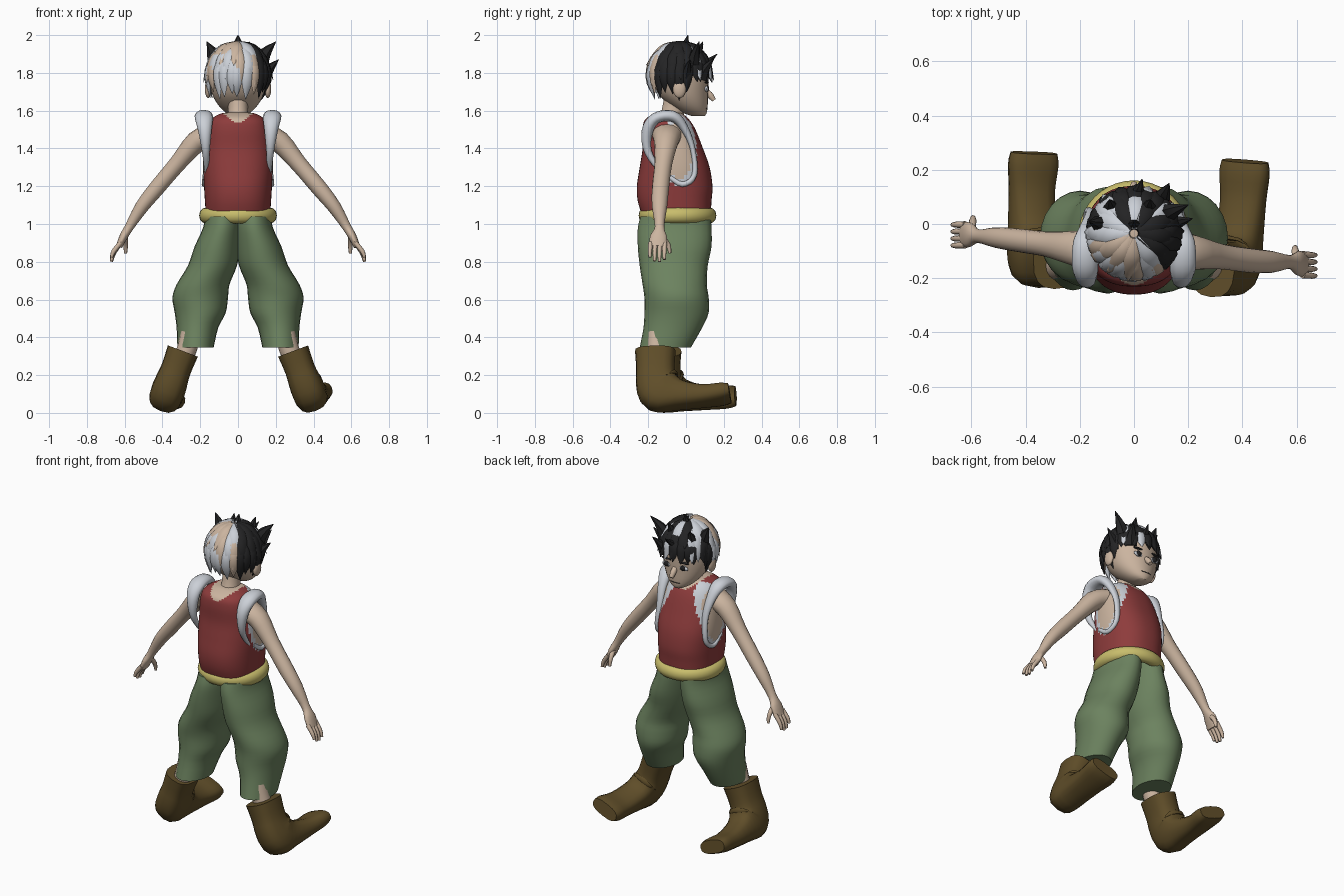
import bpy, bmesh, math, random
from mathutils import Vector, Matrix

old = bpy.data.objects.get("Cube")
if old:
    bpy.data.objects.remove(old)
random.seed(4)
X, Y = Vector((1, 0, 0)), Vector((0, 1, 0))


def material(name, r, g, b):
    m = bpy.data.materials.new(name)
    m.use_nodes = True
    m.diffuse_color = (r, g, b, 1)
    node = m.node_tree.nodes["Principled BSDF"]
    node.inputs["Base Color"].default_value = (r, g, b, 1)
    node.inputs["Roughness"].default_value = 0.8
    return m


SKIN = material("skin", .60, .46, .35)
RED = material("red vest", .27, .045, .045)
WHITE = material("pale grey cloth", .60, .63, .68)
GREEN = material("green trousers", .15, .225, .115)
YELLOW = material("yellow sash", .58, .51, .15)
BROWN = material("brown leather", .115, .075, .022)
BLACK = material("black hair", .017, .017, .018)


def finish(name, bm, mats, angle=50):
    bmesh.ops.recalc_face_normals(bm, faces=bm.faces)
    me = bpy.data.meshes.new(name)
    bm.to_mesh(me)
    bm.free()
    for m in mats:
        me.materials.append(m)
    me.shade_smooth()
    me.set_sharp_from_angle(angle=math.radians(angle))
    ob = bpy.data.objects.new(name, me)
    bpy.context.collection.objects.link(ob)
    return ob


def smooth_path(pts, steps):
    """Catmull-Rom curve through the given rows."""
    p = [Vector(q) for q in pts]
    out = []
    for i in range(len(p) - 1):
        a, b, c, d = p[max(i - 1, 0)], p[i], p[i + 1], p[min(i + 2, len(p) - 1)]
        for k in range(steps):
            t = k / steps
            out.append(.5 * (2 * b + (c - a) * t + (2 * a - 5 * b + 4 * c - d) * t * t
                             + (3 * b - a - 3 * c + d) * t ** 3))
    return out + [p[-1]]


def tube(name, pts, mats, n=16, steps=3, ref=X, flat=False, power=1.0, rule=None, xform=None):
    """Loft of ellipses; each row is x, y, z, radius along ref, other radius."""
    rows = smooth_path(pts, steps)
    cen = [Vector(r[:3]) for r in rows]
    bm = bmesh.new()
    rings = []
    for i, r in enumerate(rows):
        t = (cen[min(i + 1, len(cen) - 1)] - cen[max(i - 1, 0)]).normalized()
        u = X if flat else (ref - t * ref.dot(t)).normalized()
        v = Y if flat else t.cross(u)
        ring = []
        for k in range(n):
            c, s = math.cos(math.tau * k / n), math.sin(math.tau * k / n)
            c, s = [math.copysign(abs(w) ** power, w) for w in (c, s)]
            ring.append(bm.verts.new(cen[i] + u * c * max(r[3], .001) + v * s * max(r[4], .001)))
        rings.append(ring)
    for a, b in zip(rings, rings[1:]):
        for k in range(n):
            bm.faces.new((a[k], a[k - 1], b[k - 1], b[k]))
    bm.faces.new(rings[0])
    bm.faces.new(rings[-1])
    if rule:
        for f in bm.faces:
            f.material_index = rule(f.calc_center_median())
    if xform:
        bm.transform(xform)
    return finish(name, bm, mats)


def ball(name, loc, size, mat):
    bm = bmesh.new()
    bmesh.ops.create_uvsphere(bm, u_segments=16, v_segments=10, radius=1)
    bm.transform(Matrix.Translation(loc) @ Matrix.Diagonal((*size, 1)))
    return finish(name, bm, [mat])


# Vest with collar notch and armholes, coloured by region
def vest_colour(c):
    if c.z > 1.53 + .7 * abs(c.x):
        return 1
    d = math.hypot((c.y + .04) / .095, (c.z - 1.39) / .19)
    if abs(c.x) > .07 and d < 1:
        return 1 if d < .78 else 2
    return 0


tube("vest", [(0, -.05, 1.04, .17, .18), (0, -.06, 1.12, .175, .195), (0, -.06, 1.2, .18, .2),
              (0, -.06, 1.3, .185, .185), (0, -.07, 1.4, .18, .16), (0, -.09, 1.5, .165, .14),
              (0, -.1, 1.555, .14, .115), (0, -.09, 1.585, .09, .07), (0, -.08, 1.59, .04, .04)],
     [RED, SKIN, WHITE], n=64, steps=5, flat=True, power=.85, rule=vest_colour)

# Sash around the waist
bm = bmesh.new()
path = [(math.cos(a) * .17, math.sin(a) * .17 - .045) for a in [math.tau * i / 40 for i in range(40)]]
rings = []
for x, y in path:
    d = Vector((x, y + .045, 0)).normalized()
    rings.append([bm.verts.new(Vector((x, y, 1.045)) + d * .036 * math.cos(w) + Vector((0, 0, .042 * math.sin(w))))
                  for w in [math.tau * j / 12 for j in range(12)]])
for i in range(len(rings)):
    for j in range(12):
        bm.faces.new((rings[i - 1][j - 1], rings[i][j - 1], rings[i][j], rings[i - 1][j]))
finish("sash", bm, [YELLOW])

# Sleeves, trousers, ankles and boots on both sides
for s, side in ((1, "left"), (-1, "right")):
    tube(side + "_sleeve_trim",
         [(s * x, y, z, a, b) for x, y, z, a, b in (
             (.165, -.13, 1.27, .012, .01), (.17, -.2, 1.38, .02, .02), (.175, -.205, 1.49, .035, .03),
             (.18, -.16, 1.56, .048, .03), (.18, -.07, 1.57, .045, .03), (.17, -.01, 1.51, .03, .022),
             (.16, .035, 1.4, .02, .014), (.17, .045, 1.26, .015, .014), (.18, -.02, 1.21, .012, .014),
             (.175, -.1, 1.26, .012, .012))], [WHITE], n=12, steps=4)
    tube(side + "_trouser_leg",
         [(s * x, y, z, a, b) for x, y, z, a, b in (
             (.08, -.055, 1.04, .095, .185), (.085, -.06, .98, .1, .195), (.11, -.06, .88, .12, .195),
             (.135, -.065, .78, .13, .18), (.185, -.06, .68, .14, .17), (.2, -.05, .61, .147, .17),
             (.2, -.05, .53, .135, .17), (.215, -.07, .45, .11, .155), (.225, -.11, .345, .096, .135))],
         [GREEN], n=24, flat=True)
    tube(side + "_ankle", [(s * .25, -.15, .42, .055, .06), (s * .27, -.155, .34, .053, .055),
                           (s * .3, -.15, .26, .05, .055)], [SKIN])
    frame = (Matrix.Translation((s * .292, -.147 - s * .015, .327)) @ Matrix.Rotation(-s * .36, 4, "Y")
             @ Matrix.Rotation(-.08 if s > 0 else -.03, 4, "Z"))
    tube(side + "_boot", [(0, 0, 0, .085, .108), (0, 0, -.1, .08, .102), (0, .005, -.17, .086, .11),
                          (0, .035, -.22, .09, .128), (0, .12, -.25, .086, .08), (0, .25, -.262, .086, .055),
                          (0, .35, -.255, .096, .05), (0, .395, -.25, .09, .04)],
         [BROWN], n=16, power=.75, xform=frame)

# Arms and hands, slightly different on each side
ARMS = {"right": [(-.14, -.1, 1.47, .08, .06), (-.22, -.09, 1.435, .065, .058), (-.32, -.075, 1.32, .047, .045),
                  (-.43, -.06, 1.19, .043, .042), (-.51, -.05, 1.09, .038, .036), (-.575, -.045, .985, .025, .024),
                  (-.605, -.04, .935, .045, .022), (-.63, -.04, .88, .046, .017)],
        "left": [(.14, -.1, 1.47, .08, .06), (.22, -.105, 1.435, .065, .058), (.32, -.12, 1.32, .047, .045),
                 (.43, -.135, 1.19, .045, .043), (.51, -.14, 1.09, .04, .036), (.575, -.14, .985, .025, .024),
                 (.605, -.145, .935, .045, .022), (.63, -.15, .88, .046, .017)]}
for side, pts in ARMS.items():
    s = 1 if side == "left" else -1
    tube(side + "_arm", pts, [SKIN], ref=Y)
    x, y, z = pts[-1][:3]
    for i in range(4):
        fy = y + (i - 1.5) * .025
        reach = (.7, .95, 1, .85)[i]
        tube(f"{side}_finger_{i + 1}",
             [(x - s * .008, fy, z + .02, .013, .013), (x + s * .028, fy * 1.02, z - .035 * reach, .011, .012),
              (x + s * .04, fy * 1.02, z - .08 * reach, .008, .008)], [SKIN], n=8, ref=Y)
    tube(side + "_thumb", [(x - s * .03, y + .02, z + .055, .016, .016), (x - s * .035, y + .055, z + .01, .013, .013),
                           (x - s * .035, y + .065, z - .035, .008, .008)], [SKIN], n=8, ref=Y)

# Neck, head and face
tube("neck", [(0, -.085, 1.53, .07, .07), (0, -.07, 1.59, .053, .06), (0, -.05, 1.7, .055, .06)], [SKIN])
tube("head", [(0, .065, 1.572, .03, .035), (0, .045, 1.59, .065, .065), (0, .015, 1.63, .105, .1),
              (0, -.015, 1.69, .138, .132), (0, -.03, 1.77, .155, .15), (0, -.035, 1.85, .15, .148),
              (0, -.035, 1.92, .105, .11), (0, -.035, 1.955, .04, .04)], [SKIN], n=28, flat=True)
tube("nose", [(0, .09, 1.72, .014, .012), (0, .125, 1.685, .018, .018), (0, .148, 1.655, .012, .012)],
     [SKIN], n=10)
ball("mouth", (0, .107, 1.612), (.035, .008, .004), BLACK)
for s, side in ((1, "left"), (-1, "right")):
    ball(side + "_ear", (s * .158, -.035, 1.715), (.018, .035, .048), SKIN)
    ball(side + "_eye_white", (s * .058, .108, 1.715), (.032, .01, .016), WHITE)
    ball(side + "_eye", (s * .058, .114, 1.717), (.018, .009, .016), BLACK)
    ball(side + "_brow", (s * .06, .109, 1.75), (.036, .012, .006), BLACK)


# Hair locks that follow the skull from the crown down
def lock(name, az, start, end, width, mat, flare):
    c, s = math.cos(az), math.sin(az)
    pts = []
    for i, w in enumerate((.5, 1, .9, .03)):
        p = start + (end - start) * i / 3
        r = 1.01 + (flare if i == 3 else 0)
        pts.append((.163 * r * math.sin(p) * c, .163 * r * math.sin(p) * s - .035,
                    1.785 + .175 * r * math.cos(p), width * w, .016 * w))
    tube(name, pts, [mat], n=6, steps=3, ref=Vector((-s, c, 0)))


count = 0
for start, turns, width in ((.1, 12, .034), (.55, 20, .032), (.95, 24, .03)):
    for k in range(turns):
        az = math.tau * (k + random.uniform(-.25, .25)) / turns
        face, flank = math.sin(az), math.cos(az)
        end = min(start + 1.15, 1.75) if face > .45 else start + random.uniform(1.1, 1.4)
        if face > .1 or (flank > .35 and face > -.75):
            mat = WHITE if random.random() < .2 else BLACK
        else:
            mat = random.choice((WHITE, WHITE, SKIN))
        count += 1
        lock(f"hair_lock_{count}", az, start, end, width, mat, random.uniform(.02, .14))

# Upright spikes
SPIKES = [(-.12, .0, -.165, .01, 1.965), (-.08, .05, -.09, .09, 1.95), (0, -.01, 0, .01, 2.0),
          (.05, .05, .06, .09, 1.965), (.12, .04, .2, .07, 1.965), (.13, 0, .215, .02, 1.87),
          (0, .07, .03, .165, 1.9), (.09, .08, .13, .15, 1.88)]
for i, (x, y, tx, ty, tz) in enumerate(SPIKES):
    tube(f"hair_spike_{i + 1}", [(x, y, tz - .11, .04, .035), (x * .7 + tx * .3, y * .7 + ty * .3, tz - .06, .032, .026),
                                 (tx, ty, tz, .002, .002)], [BLACK], n=6)
